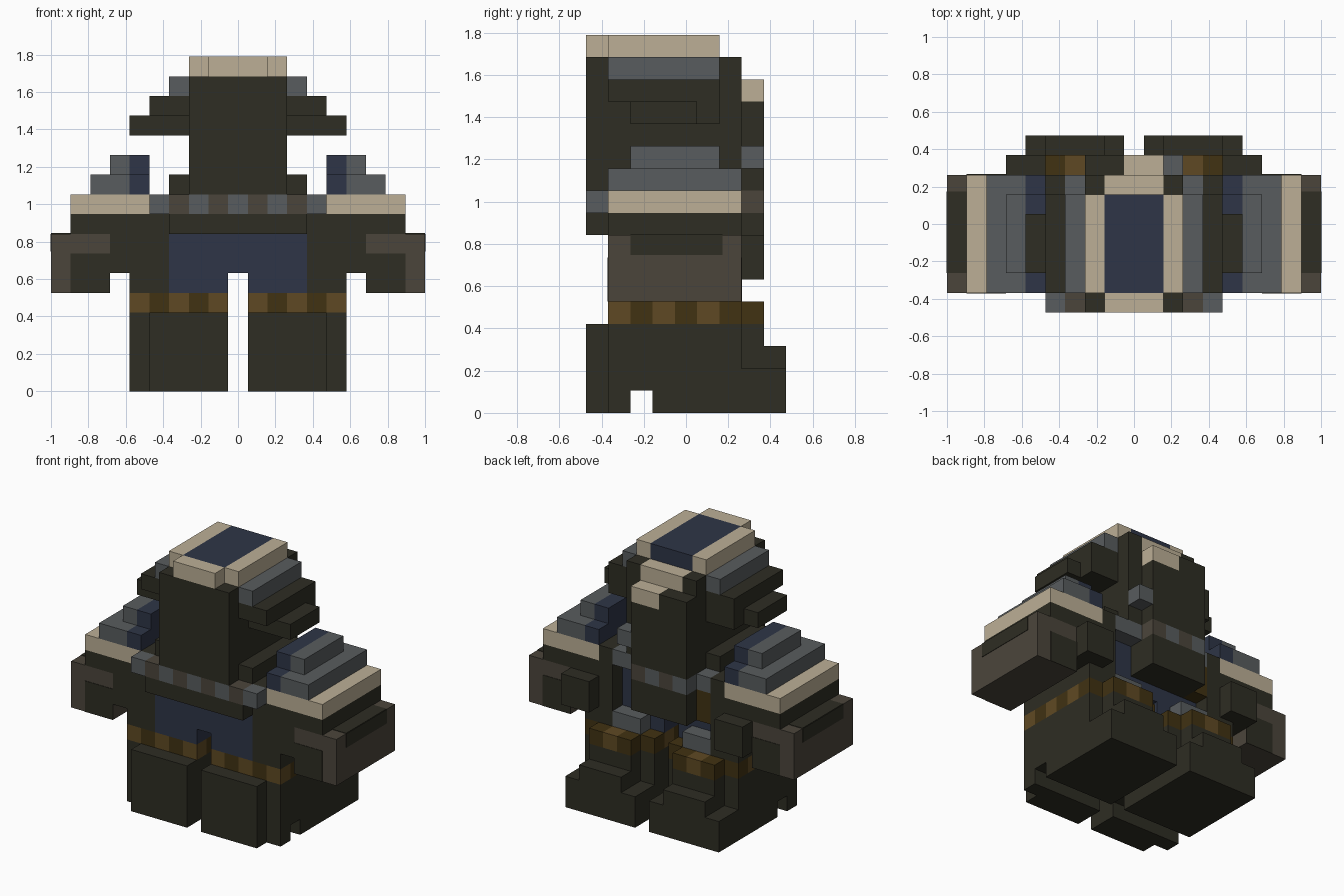
import bpy, bmesh
from mathutils import Vector

if "Cube" in bpy.data.objects:
    bpy.data.objects.remove(bpy.data.objects["Cube"])

U = 2 / 19  # one block


def colour(name, r, g, b):
    m = bpy.data.materials.new(name)
    m.diffuse_color = [((c / 255 + 0.055) / 1.055) ** 2.4 for c in (r, g, b)] + [1]
    m.use_nodes = True
    m.node_tree.nodes["Principled BSDF"].inputs["Base Color"].default_value = m.diffuse_color
    return m


DARK = colour("dark olive", 46, 45, 35)
CREAM = colour("cream", 188, 175, 150)
GREY = colour("steel grey", 88, 92, 94)
BLUE = colour("navy blue", 46, 53, 71)
BROWN = colour("umber", 75, 69, 59)
GOLD = colour("bronze", 95, 73, 35)
DGOLD = colour("dark bronze", 65, 50, 18)


def part(name, mats, boxes, mirror=False, rule=None):
    """Boxes are (x0, x1, y0, y1, z0, z1) in blocks; rule picks a material per cell."""
    if mirror:
        boxes = boxes + [(-b[1], -b[0], *b[2:]) for b in boxes]
    bm = bmesh.new()
    for x0, x1, y0, y1, z0, z1 in boxes:
        vs = bmesh.ops.create_cube(bm, size=1)["verts"]
        for v in vs:
            v.co = ((x0 + x1) / 2 + v.co.x * (x1 - x0),
                    (y0 + y1) / 2 + v.co.y * (y1 - y0),
                    (z0 + z1) / 2 + v.co.z * (z1 - z0))
    if rule:
        # cut the faces along the block grid, then colour each cell
        for axis in (0, 1):
            n = Vector((axis == 0, axis == 1, 0))
            for i in range(-6, 6):
                bmesh.ops.bisect_plane(bm, geom=bm.verts[:] + bm.edges[:] + bm.faces[:],
                                       plane_co=n * (i + 0.5), plane_no=n)
        bm.normal_update()
        for f in bm.faces:
            c = f.calc_center_median() - f.normal * 0.3
            f.material_index = rule(round(c.x), round(c.y))
    for v in bm.verts:
        v.co *= U
    me = bpy.data.meshes.new(name)
    bm.to_mesh(me)
    bm.free()
    for m in mats:
        me.materials.append(m)
    ob = bpy.data.objects.new(name, me)
    bpy.context.collection.objects.link(ob)


# boots: toe plate, sole gap, stepped heel
part("boots", [DARK], [
    (.5, 4.5, -4.5, -2.5, 0, 4), (4.5, 5.5, -3.5, -2.5, 0, 4),
    (.5, 5.5, -2.5, -1.5, 1, 4), (.5, 5.5, -1.5, 2.5, 0, 4),
    (.5, 5.5, 2.5, 4.5, 0, 2), (1.5, 4.5, 2.5, 4.5, 2, 3),
    (1.5, 4.5, 2.5, 3.5, 3, 4)], True)

# checked bands round the thighs
part("thigh_bands", [GOLD, DGOLD], [
    (.5, 5.5, -3.5, 2.5, 4, 5), (1.5, 4.5, 2.5, 3.5, 4, 5)], True,
    lambda x, y: (x + y) % 2)

# body
part("waist", [BLUE], [(.5, 3.5, -3.5, 1.5, 5, 6)], True)
part("belly", [BLUE], [(-3.5, 3.5, -3.5, 1.5, 6, 9)])
part("flanks", [DARK], [(3.5, 5.5, -3.5, 2.5, 5, 8), (5.5, 6.5, -3.5, 2.5, 6, 8),
                        (4.5, 6.5, 2.5, 3.5, 6, 8), (3.5, 8.5, -3.5, 2.5, 8, 9),
                        (3.5, 4.5, -3.5, 2.5, 9, 10)], True)
part("chest_strip", [DARK], [(-3.5, 3.5, -4.5, -3.5, 8, 9)])
part("upper_chest", [DARK], [(-3.5, 3.5, -3.5, 1.5, 9, 11)])
part("hip_plates", [GREY], [(1.5, 3.5, 1.5, 2.5, 5, 6)], True)
part("back_clasp", [DGOLD], [(-3.5, -2.5, 1.5, 2.5, 7, 9)])
part("chest_belt", [GREY, BROWN], [(-4.5, 4.5, -4.5, -3.5, 9, 10)], False,
     lambda x, y: x % 2)
part("belt_ends", [GREY], [(2.5, 3.5, 1.5, 2.5, 9, 10)], True)
part("belt_stud", [GREY], [(1.5, 2.5, 1.5, 2.5, 9, 10)])

# spine column behind the body
part("spine", [DARK], [(-2.5, 1.5, 1.5, 3.5, 7, 9), (-2.5, 1.5, 2.5, 3.5, 10, 14),
                       (-2.5, -.5, 2.5, 3.5, 14, 15)])
part("spine_belt", [GREY, BROWN], [(-2.5, 1.5, 1.5, 3.5, 9, 10)], False,
     lambda x, y: x % 2)
part("spine_cap", [CREAM], [(-.5, 1.5, 2.5, 3.5, 14, 15)])
part("spine_knob", [GREY], [(1.5, 2.5, 2.5, 3.5, 11, 12)])

# arms with dark patches
part("arms", [BROWN], [(6.5, 9.5, -3.5, 2.5, 5, 8)], True)
e = 0.03
part("arm_patches", [DARK], [
    (6.5, 8.5, -3.5 - e, -3.5, 5, 7), (6.5, 8.5, 2.5, 2.5 + e, 5, 7),
    (9.5, 9.5 + e, -2.5, 1.65, 7.1, 8), (8.5, 9.5, -2.5, 1.65, 8, 8 + e)], True)

# stepped shoulder pads
part("pad_rims", [CREAM], [(4.5, 8.5, -3.5, 2.5, 9, 10)], True)
part("pad_steps", [GREY], [(5.5, 7.5, -3.5, 2.5, 10, 11),
                           (5.5, 6.5, -2.5, 1.5, 11, 12)], True)
part("pad_inner", [BLUE], [(4.5, 5.5, -3.5, 2.5, 10, 11),
                           (4.5, 5.5, -2.5, 1.5, 11, 12)], True)

# head with side wings
part("head", [DARK], [(-2.5, 2.5, -4.5, 2.5, 10, 15), (-2.5, 2.5, -4.5, 1.5, 15, 16)])
part("head_back_corners", [DARK], [(1.5, 2.5, 1.5, 2.5, 15, 16)], True)
part("head_back_trim", [CREAM], [(-1.5, 1.5, 1.5, 2.5, 15, 16)])
part("wings", [DARK], [(2.5, 4.5, -3.5, 1.5, 14, 15), (2.5, 4.5, -2.5, 1.5, 13, 14),
                       (4.5, 5.5, -2.5, .5, 13, 14)], True)
part("wing_tops", [GREY], [(2.5, 3.5, -3.5, 1.5, 15, 16)], True)
part("crown_rails", [CREAM], [(1.5, 2.5, -3.5, 1.5, 16, 17)], True)
part("crown_front", [CREAM], [(-1.5, 1.5, -4.5, -3.5, 16, 17)])
part("crown_stripe", [BLUE], [(-1.5, 1.5, -3.5, 1.5, 16, 17)])
